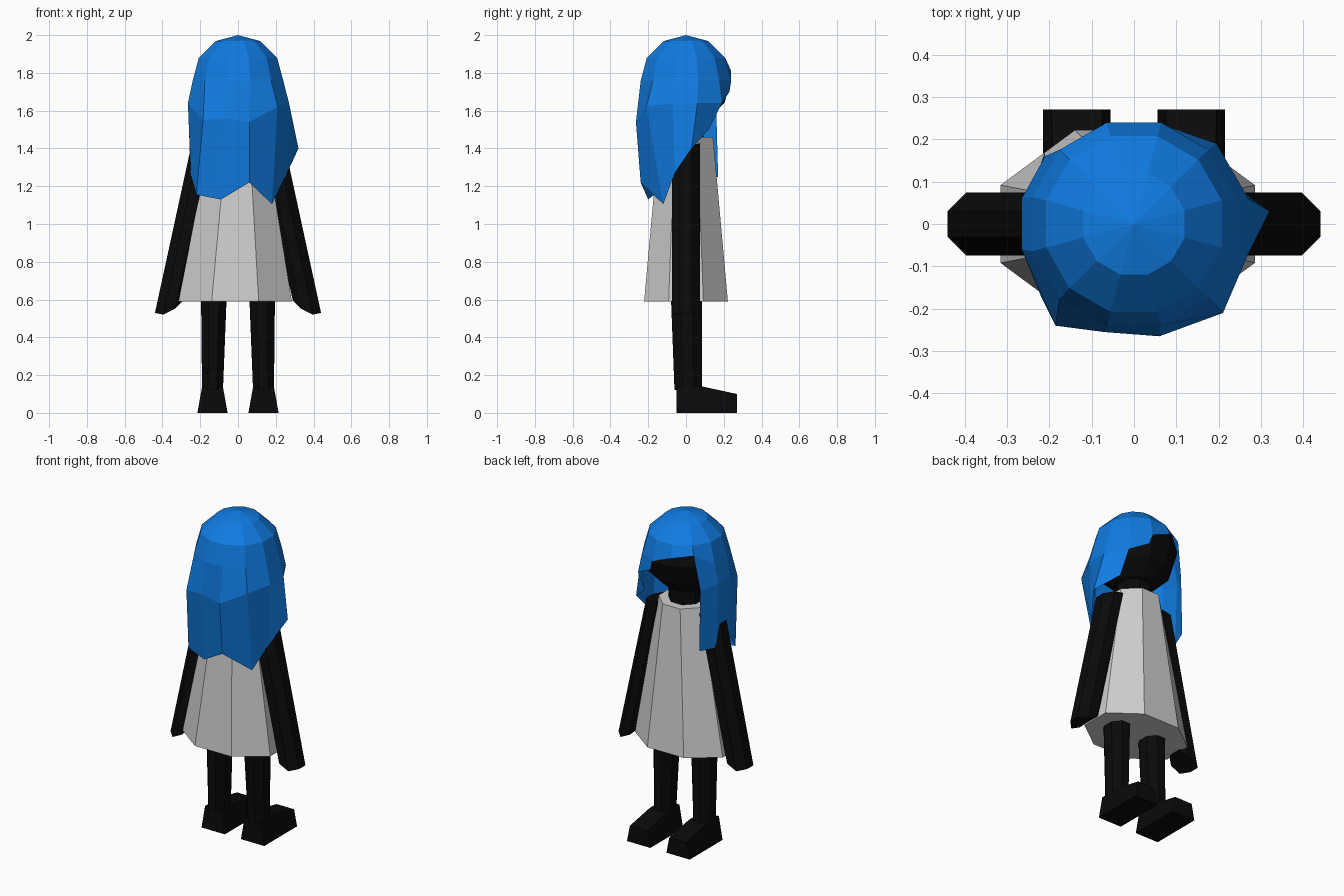
import bpy, math

if "Cube" in bpy.data.objects:
    bpy.data.objects.remove(bpy.data.objects["Cube"])


def material(name, rgb):
    m = bpy.data.materials.new(name)
    m.diffuse_color = (*rgb, 1)
    m.use_nodes = True
    m.node_tree.nodes["Principled BSDF"].inputs["Base Color"].default_value = m.diffuse_color
    return m


BLACK = material("black", (0.003, 0.003, 0.003))
BLUE = material("hair blue", (0.005, 0.2, 0.76))
GREY = material("light grey", (0.62, 0.62, 0.62))


def build(name, verts, faces, mat):
    me = bpy.data.meshes.new(name)
    me.from_pydata(verts, [], faces)
    me.materials.append(mat)
    me.validate()
    ob = bpy.data.objects.new(name, me)
    bpy.context.collection.objects.link(ob)
    return ob


def ring(cx, cy, z, rx, ry, n=8):
    """Polygon ring with flat sides facing the axes."""
    a = [2 * math.pi * (i + 0.5) / n for i in range(n)]
    return [(cx + rx * math.cos(t), cy + ry * math.sin(t), z) for t in a]


def loft(name, rings, mat):
    """Closed tube through rings of equal size, bottom to top."""
    n = len(rings[0])
    verts = [p for r in rings for p in r]
    faces = [(k * n + i, k * n + (i + 1) % n, (k + 1) * n + (i + 1) % n, (k + 1) * n + i)
             for k in range(len(rings) - 1) for i in range(n)]
    faces += [tuple(reversed(range(n))), tuple(range(len(verts) - n, len(verts)))]
    return build(name, verts, faces, mat)


# Head and neck
CZ, R = 1.76, 0.24


def sphere_ring(deg, grow=1.0):
    r = R * 1.033 * grow * math.sin(math.radians(deg))
    return ring(0, 0, CZ + R * grow * math.cos(math.radians(deg)), r, r, 12)


loft("head", [sphere_ring(d, 0.985) for d in (179, 150, 120, 90, 60, 30, 1)], BLACK)
loft("neck", [ring(0, 0, 1.42, 0.1, 0.1), ring(0, 0, 1.6, 0.1, 0.1)], BLACK)

# Hair: dome plus a jagged curtain, open over the face (+y side)
equator = sphere_ring(90)
for i, z in ((3, 1.81), (4, 1.83)):
    equator[i] = (equator[i][0], equator[i][1], z)
middle = [(0.27, 0.06, 1.64), (0.195, 0.19, 1.64), (0.08, 0.23, 1.7), None,
          (-0.21, 0.16, 1.62), (-0.265, 0.06, 1.64), (-0.265, -0.06, 1.64),
          (-0.185, -0.24, 1.55), (-0.07, -0.255, 1.56), (0.06, -0.265, 1.54),
          (0.21, -0.21, 1.62), (0.27, -0.07, 1.64)]
hem = [(0.32, 0.03, 1.40), (0.2, 0.12, 1.5), None, None,
       (-0.21, 0.17, 1.25), (-0.25, 0.06, 1.24), (-0.25, -0.07, 1.26),
       (-0.22, -0.17, 1.155), (-0.09, -0.2, 1.13), (0.06, -0.24, 1.22),
       (0.18, -0.12, 1.105), (0.26, -0.06, 1.27)]
rows = [sphere_ring(30), sphere_ring(60), equator, middle, hem]
verts, index = [(0, 0, 2.0)], {}
for k, row in enumerate(rows):
    for i, p in enumerate(row):
        if p:
            index[k, i] = len(verts)
            verts.append(p)
faces = [(0, index[0, i], index[0, (i + 1) % 12]) for i in range(12)]
for k in range(4):
    for i in range(12):
        j = (i + 1) % 12
        corners = [(k, i), (k + 1, i), (k + 1, j), (k, j)]
        if all(c in index for c in corners):
            faces.append(tuple(index[c] for c in corners))
build("hair", verts, faces, BLUE)

# Dress
loft("dress", [ring(-0.015, 0, 0.59, 0.325, 0.24), ring(0, 0, 1.46, 0.157, 0.155)], GREY)

for s, side in ((-1, "left"), (1, "right")):
    # Arm, with its lower end cut at a slant on the inside
    low = [(x, y, 0.515 + max(0.37 - x, 0) * 1.0 + max(x - 0.37, 0) * 0.2)
           for x, y, z in ring(0.365, 0, 0, 0.081, 0.081)]
    top = [(x, y, 1.42 - (x - 0.17) * 0.2) for x, y, z in ring(0.175, 0, 0, 0.081, 0.081)]
    loft(side + "_arm", [[(s * x, y, z) for x, y, z in r] for r in (low, top)], BLACK)
    # Leg
    loft(side + "_leg", [ring(s * 0.135, 0.012, 0.12, 0.06, 0.079),
                         ring(s * 0.128, 0.003, 0.6, 0.073, 0.089)], BLACK)
    # Foot, a wedge with sloped sides pointing to +y
    foot = [[(s * 0.135 - 0.08, y, 0), (s * 0.135 + 0.08, y, 0),
             (s * 0.135 + w, y, z), (s * 0.135 - w, y, z)]
            for y, z, w in ((-0.05, 0.14, 0.055), (0.085, 0.14, 0.055), (0.27, 0.1, 0.06))]
    loft(side + "_foot", foot, BLACK)
